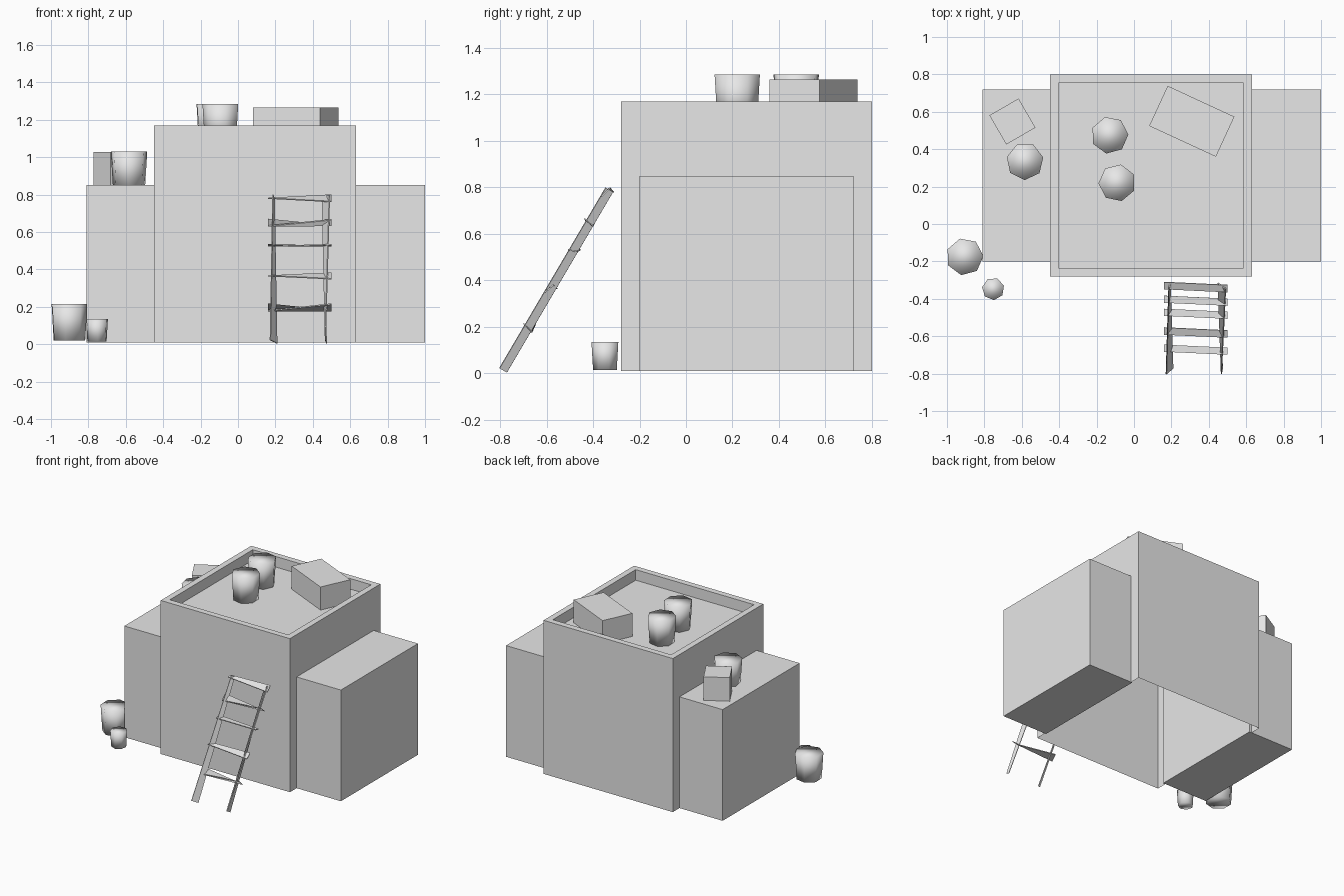
import bpy, bmesh, math
from mathutils import Matrix, Vector

cube = bpy.data.objects.get("Cube")
if cube:
    bpy.data.objects.remove(cube, do_unlink=True)

grey = bpy.data.materials.new("plain_grey")
grey.use_nodes = True
grey.diffuse_color = (0.8, 0.8, 0.8, 1)
grey.node_tree.nodes["Principled BSDF"].inputs["Base Color"].default_value = (0.8, 0.8, 0.8, 1)


def finish(name, bm, smooth=False):
    mesh = bpy.data.meshes.new(name)
    for f in bm.faces:
        f.smooth = smooth
    bm.to_mesh(mesh)
    bm.free()
    mesh.materials.append(grey)
    obj = bpy.data.objects.new(name, mesh)
    bpy.context.collection.objects.link(obj)
    return obj


def box_mesh(center, size, turn=0):
    bm = bmesh.new()
    matrix = (Matrix.Translation(center) @ Matrix.Rotation(math.radians(turn), 4, "Z")
              @ Matrix.Diagonal((*size, 1)))
    bmesh.ops.create_cube(bm, size=1, matrix=matrix)
    return bm


def pot(name, x, y, z, radius, height, turn):
    # Rounded look comes from smooth shading over a tapered seven-sided drum
    bm = bmesh.new()
    matrix = Matrix.Translation((x, y, z + height / 2)) @ Matrix.Rotation(math.radians(turn), 4, "Z")
    bmesh.ops.create_cone(bm, cap_ends=True, segments=7, radius1=radius * 0.88,
                          radius2=radius, depth=height, matrix=matrix)
    finish(name, bm, smooth=True)


def plank(name, start, start_half, end, end_half):
    # Thin twisted board given by its end centres and half-width vectors
    a, u, b, v = map(Vector, (start, start_half, end, end_half))
    bm = bmesh.new()
    bm.faces.new([bm.verts.new(p) for p in (a - u, b - v, b + v, a + u)])
    obj = finish(name, bm)
    mod = obj.modifiers.new("thickness", "SOLIDIFY")
    mod.thickness = 0.006
    mod.offset = 0


# Main house: open underneath, sunken roof with a parapet
bm = box_mesh((0.09, 0.26, 0.59), (1.08, 1.08, 1.16))
bm.normal_update()
bottom = [f for f in bm.faces if f.normal.z < -0.9]
bmesh.ops.delete(bm, geom=bottom, context="FACES_ONLY")
roof = [f for f in bm.faces if f.normal.z > 0.9]
bmesh.ops.inset_individual(bm, faces=roof, thickness=0.064)
floor = bmesh.ops.extrude_discrete_faces(bm, faces=roof)["faces"]
bmesh.ops.translate(bm, verts=floor[0].verts, vec=(0, 0, -0.08))
finish("main_house", bm)

# Side wings
finish("right_wing", box_mesh((-0.62, 0.26, 0.43), (0.38, 0.92, 0.84)))
finish("left_wing", box_mesh((0.81, 0.26, 0.43), (0.38, 0.92, 0.84)))

# Crates
finish("roof_crate", box_mesh((0.309, 0.549, 1.177), (0.393, 0.236, 0.175), -24.8))
finish("wing_crate", box_mesh((-0.65, 0.548, 0.938), (0.18, 0.18, 0.18), 30))

# Pots
pot("roof_pot_back", -0.13, 0.475, 1.09, 0.1, 0.195, 15)
pot("roof_pot_front", -0.09, 0.22, 1.09, 0.1, 0.195, 40)
pot("wing_pot", -0.583, 0.335, 0.838, 0.1, 0.192, 25)
pot("ground_pot_large", -0.905, -0.175, 0.02, 0.1, 0.195, 15)
pot("ground_pot_small", -0.753, -0.347, 0.015, 0.06, 0.12, 30)

# Ladder rails: x, half width at foot, half width at top
for side, x, foot, top in (("right", 0.19, 0.018, 0.004), ("left", 0.47, 0.003, -0.02)):
    plank(f"ladder_{side}_rail", (x, -0.787, 0.013), (foot, 0.0155, -0.009),
          (x, -0.33, 0.79), (top, 0.0155, -0.009))

# Ladder rungs: y, z, tilt at each end
rungs = ((-0.337, 0.78, 0, 0.018), (-0.41, 0.65, 0.018, -0.016), (-0.48, 0.528, 0.004, -0.004),
         (-0.58, 0.365, 0, 0.016), (-0.672, 0.197, 0.018, -0.018))
for i, (y, z, tilt_a, tilt_b) in enumerate(rungs, 1):
    plank(f"ladder_rung_{i}", (0.16, y + 0.008, z), (0, 0.019, tilt_a),
          (0.5, y - 0.008, z), (0, 0.019, tilt_b))
